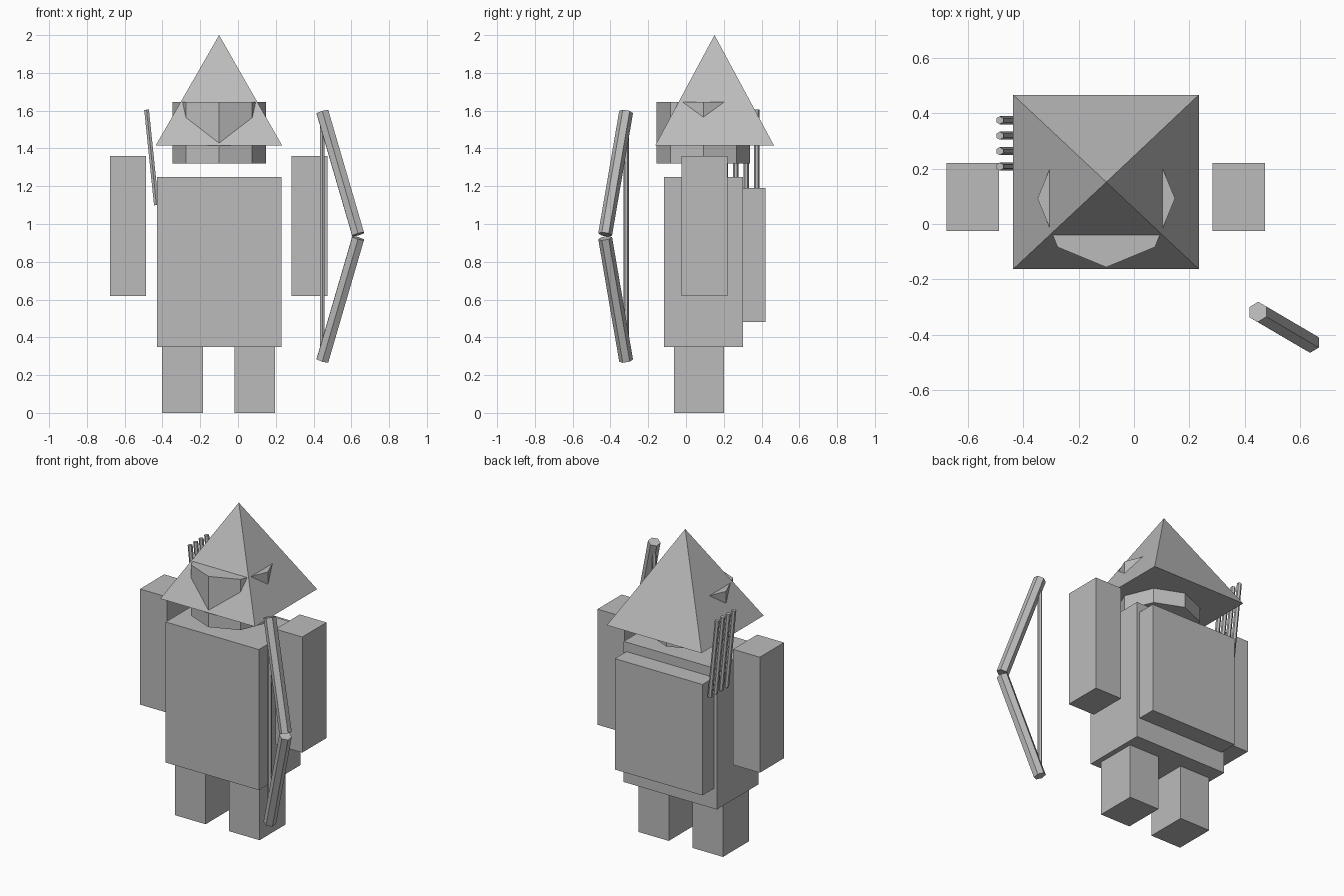
import bpy, bmesh
from mathutils import Vector, Matrix

if "Cube" in bpy.data.objects:
    bpy.data.objects.remove(bpy.data.objects["Cube"])

grey = bpy.data.materials.new("plain_grey")
grey.diffuse_color = (0.5, 0.5, 0.5, 1)
grey.use_nodes = True
grey.node_tree.nodes["Principled BSDF"].inputs["Base Color"].default_value = grey.diffuse_color


def finish(name, bm):
    bmesh.ops.recalc_face_normals(bm, faces=bm.faces)
    mesh = bpy.data.meshes.new(name)
    bm.to_mesh(mesh)
    bm.free()
    mesh.materials.append(grey)
    obj = bpy.data.objects.new(name, mesh)
    bpy.context.collection.objects.link(obj)
    return obj


def box(name, xs, ys, zs):
    """Box spanning the given min/max pairs."""
    bm = bmesh.new()
    size = [b - a for a, b in (xs, ys, zs)]
    mid = [(a + b) / 2 for a, b in (xs, ys, zs)]
    bmesh.ops.create_cube(bm, size=1, matrix=Matrix.Translation(mid) @ Matrix.Diagonal((*size, 1)))
    return finish(name, bm)


def rod(name, start, end, radius, sides):
    """Flat-faced cylinder between two points."""
    a, b = Vector(start), Vector(end)
    turn = Vector((0, 0, 1)).rotation_difference(b - a).to_matrix().to_4x4()
    bm = bmesh.new()
    bmesh.ops.create_cone(bm, cap_ends=True, segments=sides, radius1=radius, radius2=radius,
                          depth=(b - a).length, matrix=Matrix.Translation((a + b) / 2) @ turn)
    return finish(name, bm)


def pyramid(name, xs, ys, z, apex):
    bm = bmesh.new()
    base = [bm.verts.new((x, y, z)) for x, y in
            ((xs[0], ys[0]), (xs[1], ys[0]), (xs[1], ys[1]), (xs[0], ys[1]))]
    tip = bm.verts.new(apex)
    bm.faces.new(base)
    for i in range(4):
        bm.faces.new((base[i], base[(i + 1) % 4], tip))
    return finish(name, bm)


# Body and pack
box("torso", (-0.43, 0.23), (-0.117, 0.302), (0.35, 1.25))
box("back_pack", (-0.41, 0.21), (0.302, 0.42), (0.48, 1.19))

# Limbs
box("left_leg", (-0.402, -0.185), (-0.063, 0.2), (0, 0.35))
box("right_leg", (-0.018, 0.197), (-0.063, 0.2), (0, 0.35))
box("left_arm", (-0.677, -0.487), (-0.025, 0.22), (0.62, 1.36))
box("right_arm", (0.283, 0.473), (-0.025, 0.22), (0.62, 1.36))

# Octagonal head poking through a pyramid hat
rod("head", (-0.1, 0.092, 1.32), (-0.1, 0.092, 1.645), 0.248, 8)
pyramid("hat", (-0.436, 0.234), (-0.163, 0.466), 1.415, (-0.1, 0.151, 2.0))

# Bow: two straight limbs meeting at the grip, plus the string
grip = (0.636, -0.428)
tip = (0.447, -0.317)
rod("upper_bow_limb", (*grip, 0.945), (*tip, 1.593), 0.037, 6)
rod("lower_bow_limb", (*tip, 0.277), (*grip, 0.925), 0.037, 6)
rod("bow_string", (*tip, 0.29), (*tip, 1.58), 0.014, 6)

# Row of arrows leaning outward beside the pack
for i in range(4):
    y = 0.207 + 0.0557 * i
    rod(f"arrow_{i + 1}", (-0.432, y, 1.10), (-0.484, y, 1.605), 0.0145, 6)
